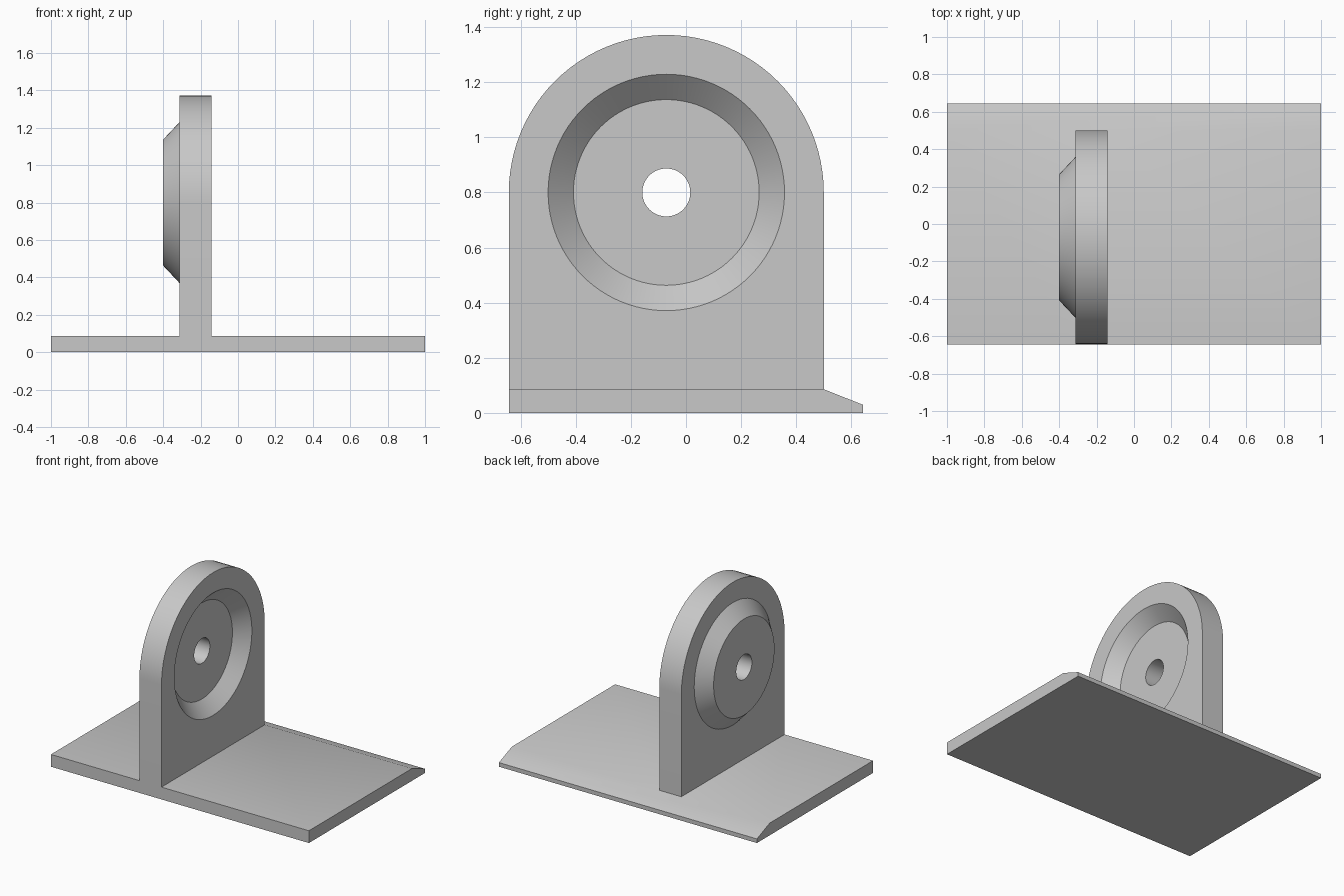
import bpy
import bmesh
from math import cos, sin, pi, radians

cube = bpy.data.objects.get("Cube")
if cube:
    bpy.data.objects.remove(cube, do_unlink=True)

grey = bpy.data.materials.new("light grey")
grey.use_nodes = True
colour = (0.58, 0.58, 0.58, 1)
grey.diffuse_color = colour
grey.node_tree.nodes["Principled BSDF"].inputs["Base Color"].default_value = colour

# Main dimensions
HALF_DEPTH = 0.643
BASE_TOP = 0.086
PLATE_BACK = 0.5
AXIS_Y, AXIS_Z = -0.0715, 0.8
ARCH_R = 0.5715
PLATE_X0, PLATE_X1 = -0.314, -0.143
DISH = 0.086
RIM_R, FLOOR_R = 0.429, 0.337
SLOPE = (RIM_R - FLOOR_R) / DISH


def loft_x(name, ring0, ring1, x0, x1):
    """Solid between two (y, z) outlines placed at x0 and x1."""
    bm = bmesh.new()
    a = [bm.verts.new((x0, y, z)) for y, z in ring0]
    b = [bm.verts.new((x1, y, z)) for y, z in ring1]
    bm.faces.new(a)
    bm.faces.new(b[::-1])
    for i in range(len(a)):
        j = (i + 1) % len(a)
        bm.faces.new((a[i], b[i], b[j], a[j]))
    bmesh.ops.recalc_face_normals(bm, faces=bm.faces)
    mesh = bpy.data.meshes.new(name)
    bm.to_mesh(mesh)
    bm.free()
    mesh.materials.append(grey)
    obj = bpy.data.objects.new(name, mesh)
    bpy.context.collection.objects.link(obj)
    return obj


def circle(radius, steps=96):
    return [(AXIS_Y + radius * cos(2 * pi * i / steps),
             AXIS_Z + radius * sin(2 * pi * i / steps)) for i in range(steps)]


def combine(target, tool, operation):
    """Apply a boolean and discard the tool solid."""
    tool.hide_render = True
    mod = target.modifiers.new(operation.lower(), 'BOOLEAN')
    mod.operation = operation
    mod.solver = 'EXACT'
    mod.object = tool
    bpy.context.view_layer.objects.active = target
    bpy.ops.object.modifier_apply(modifier=mod.name)
    bpy.data.objects.remove(tool, do_unlink=True)


# Base slab with a sloped rear edge
base = [(-HALF_DEPTH, 0), (HALF_DEPTH, 0), (HALF_DEPTH, 0.029),
        (PLATE_BACK, BASE_TOP), (-HALF_DEPTH, BASE_TOP)]
bracket = loft_x("bracket", base, base, -1, 1)

# Upright plate with a rounded top
arch = [(AXIS_Y + ARCH_R * cos(pi * i / 48), AXIS_Z + ARCH_R * sin(pi * i / 48))
        for i in range(49)]
arch += [(-HALF_DEPTH, BASE_TOP / 2), (PLATE_BACK, BASE_TOP / 2)]
combine(bracket, loft_x("upright_plate", arch, arch, PLATE_X0, PLATE_X1), 'UNION')

# Tapered boss on one face, matching recess on the other
extra = 0.04
wide = circle(RIM_R + SLOPE * extra)
narrow = circle(FLOOR_R)
combine(bracket, loft_x("boss", narrow, wide, PLATE_X0 - DISH, PLATE_X0 + extra), 'UNION')
combine(bracket, loft_x("recess_cutter", narrow, wide, PLATE_X1 - DISH, PLATE_X1 + extra),
        'DIFFERENCE')

# Central through hole
hole = circle(0.087, 64)
combine(bracket, loft_x("hole_cutter", hole, hole, -0.6, 0), 'DIFFERENCE')

# Smooth the curved walls, keep the edges sharp
bpy.ops.object.select_all(action='DESELECT')
bracket.select_set(True)
bpy.context.view_layer.objects.active = bracket
bpy.ops.object.shade_smooth_by_angle(angle=radians(30))
